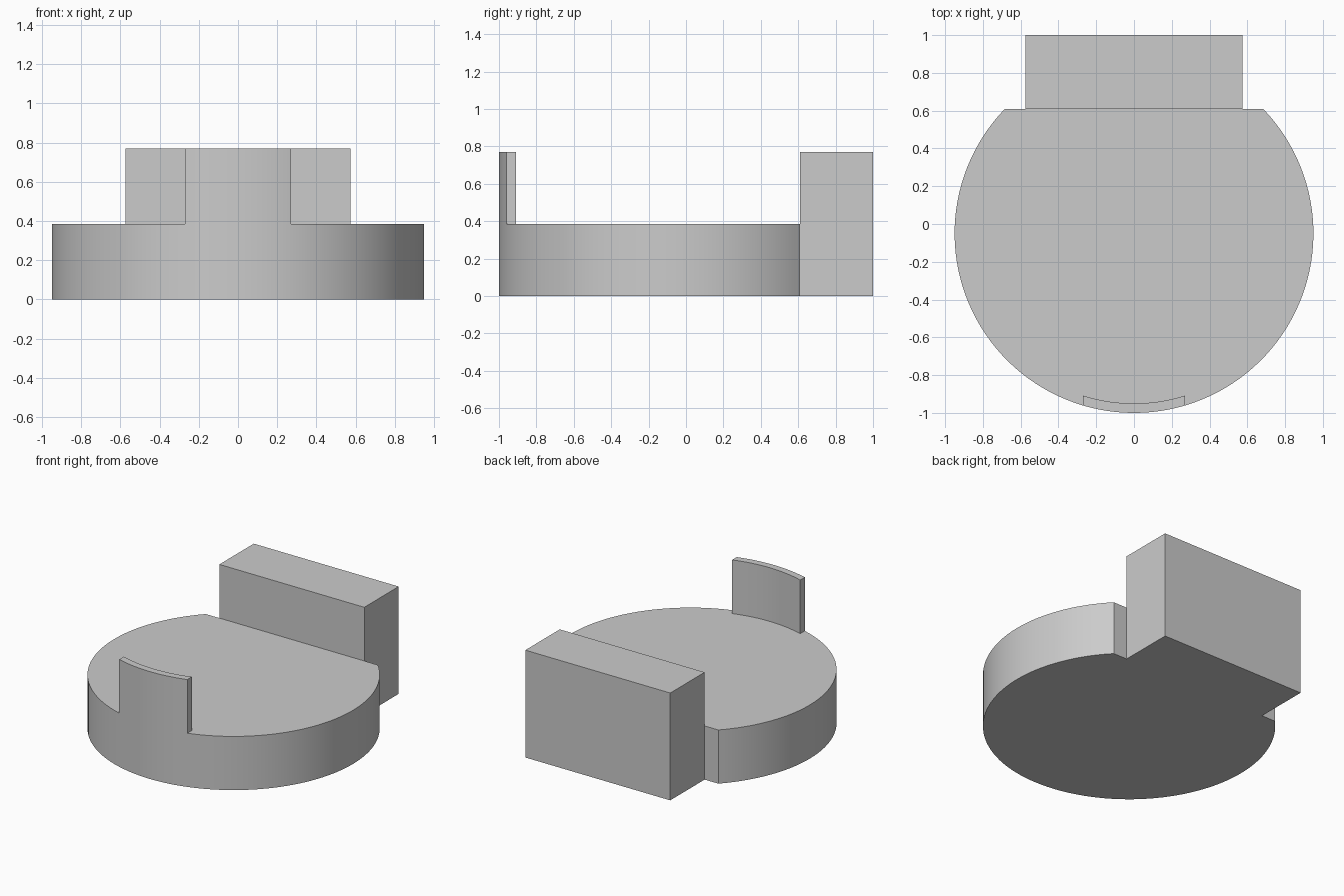
import bpy
import bmesh
from math import asin, cos, sin, pi, radians

if "Cube" in bpy.data.objects:
    bpy.data.objects.remove(bpy.data.objects["Cube"])

CENTRE_Y = -0.05       # centre of the round base
RADIUS = 0.95
FLAT_Y = 0.61          # flat cut at the back of the base
BASE_TOP = 0.385
TOP = 0.77

grey = bpy.data.materials.new("light grey")
grey.use_nodes = True
grey.diffuse_color = (0.6, 0.6, 0.6, 1)
grey.node_tree.nodes["Principled BSDF"].inputs["Base Color"].default_value = (0.6, 0.6, 0.6, 1)


def arc(radius, start, end, steps):
    """Points along an arc around the base centre."""
    angles = [start + (end - start) * i / steps for i in range(steps + 1)]
    return [(radius * cos(a), CENTRE_Y + radius * sin(a)) for a in angles]


def prism(name, outline, bottom, top):
    """Extrude a flat outline straight up."""
    bm = bmesh.new()
    face = bm.faces.new([bm.verts.new((x, y, bottom)) for x, y in outline])
    raised = bmesh.ops.extrude_face_region(bm, geom=[face], use_keep_orig=True)["geom"]
    verts = [v for v in raised if isinstance(v, bmesh.types.BMVert)]
    bmesh.ops.translate(bm, verts=verts, vec=(0, 0, top - bottom))
    bmesh.ops.recalc_face_normals(bm, faces=bm.faces[:])
    mesh = bpy.data.meshes.new(name)
    bm.to_mesh(mesh)
    bm.free()
    mesh.materials.append(grey)
    obj = bpy.data.objects.new(name, mesh)
    bpy.context.collection.objects.link(obj)
    bpy.ops.object.select_all(action="DESELECT")
    obj.select_set(True)
    bpy.context.view_layer.objects.active = obj
    bpy.ops.object.shade_smooth_by_angle(angle=radians(30))
    return obj


# Round base with a flat back
flat_angle = asin((FLAT_Y - CENTRE_Y) / RADIUS)
prism("round_base", arc(RADIUS, flat_angle, -pi - flat_angle, 96), 0, BASE_TOP)

# Tall block standing against the flat
half = 0.575
prism("back_block", [(-half, FLAT_Y), (half, FLAT_Y), (half, 1), (-half, 1)], 0, TOP)

# Thin curved lip at the front edge, with ends cut square to the front
lip_half, inner = 0.27, 0.90
outer_a, inner_a = asin(lip_half / RADIUS), asin(lip_half / inner)
front = -pi / 2
lip = arc(RADIUS, front - outer_a, front + outer_a, 18)
lip += arc(inner, front + inner_a, front - inner_a, 18)
prism("front_lip", lip, BASE_TOP, TOP)
